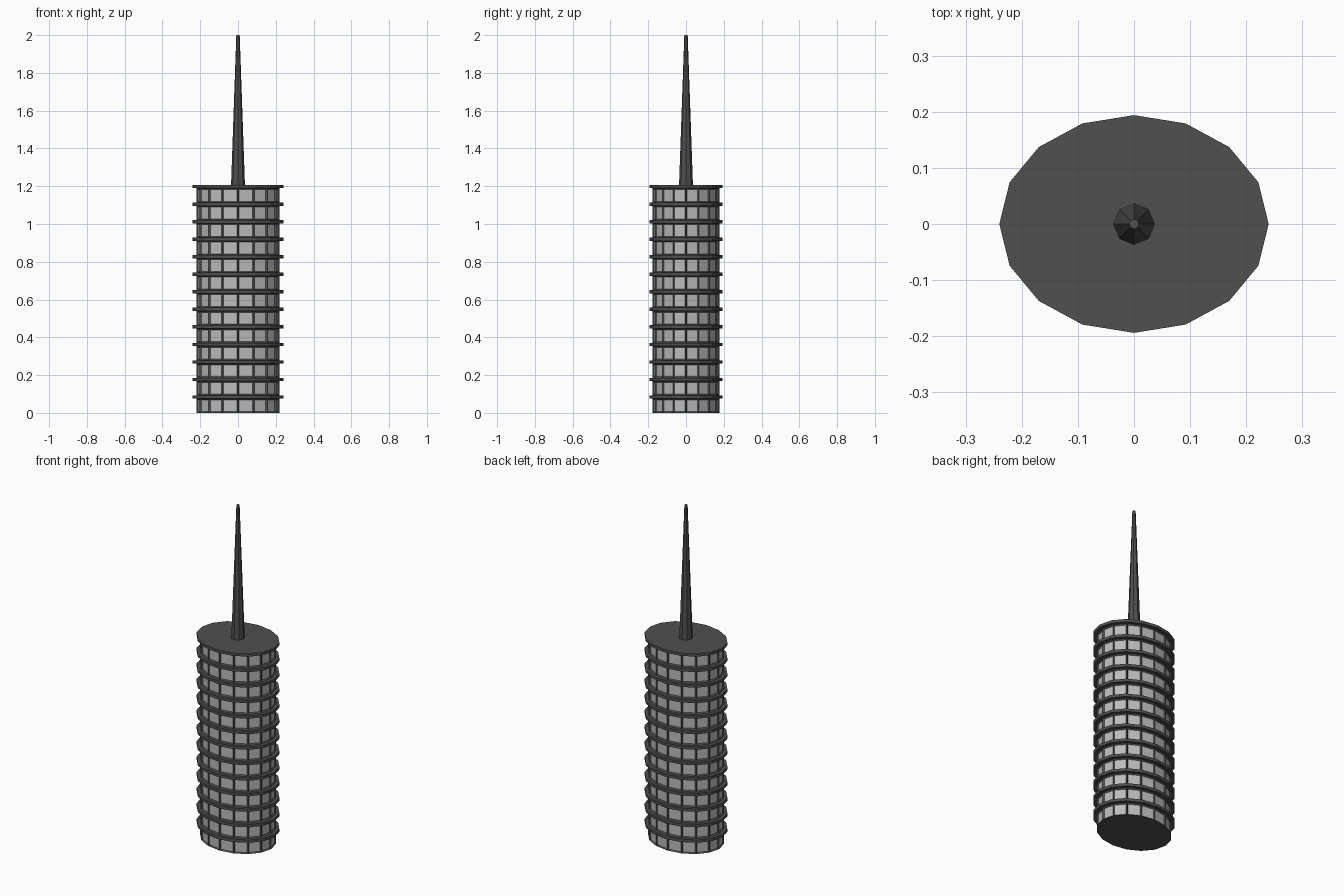
import bpy, bmesh, math

if "Cube" in bpy.data.objects:
    bpy.data.objects.remove(bpy.data.objects["Cube"])

FLOORS, STEP, SIDES = 13, 0.0928, 16


def material(name, value):
    m = bpy.data.materials.new(name)
    m.diffuse_color = (value, value, value, 1)
    m.use_nodes = True
    m.node_tree.nodes["Principled BSDF"].inputs["Base Color"].default_value = m.diffuse_color
    return m


dark = material("dark_frame", 0.08)
light = material("window_glass", 0.5)


def ring(bm, rx, ry, z):
    return [bm.verts.new((rx * math.cos(2 * math.pi * k / SIDES),
                          ry * math.sin(2 * math.pi * k / SIDES), z))
            for k in range(SIDES)]


def bridge(bm, a, b):
    return [bm.faces.new((a[k], a[(k + 1) % SIDES], b[(k + 1) % SIDES], b[k]))
            for k in range(SIDES)]


def finish(bm, name, mats):
    bm.normal_update()
    mesh = bpy.data.meshes.new(name)
    bm.to_mesh(mesh)
    bm.free()
    for m in mats:
        mesh.materials.append(m)
    obj = bpy.data.objects.new(name, mesh)
    bpy.context.collection.objects.link(obj)


# Elliptical tower body: one band of recessed windows per floor
bm = bmesh.new()
lower = ring(bm, 0.22, 0.177, 0)
bm.faces.new(lower[::-1])
panels = []
for i in range(FLOORS):
    upper = ring(bm, 0.22, 0.177, i * STEP + 0.0755)
    panels += bridge(bm, lower, upper)
    lower = ring(bm, 0.22, 0.177, min((i + 1) * STEP, 1.2))
    bridge(bm, upper, lower)
bm.faces.new(lower)
bm.normal_update()
bmesh.ops.inset_individual(bm, faces=panels, thickness=0.0095, depth=-0.006)
for f in panels:
    f.material_index = 1
finish(bm, "tower_body", [dark, light])

# Projecting floor slabs, the last one being the roof
for i in range(FLOORS):
    bm = bmesh.new()
    top = (i + 1) * STEP
    a, b = ring(bm, 0.24, 0.194, top - 0.017), ring(bm, 0.24, 0.194, top)
    bridge(bm, a, b)
    bm.faces.new(a[::-1])
    bm.faces.new(b)
    finish(bm, "roof_slab" if i == FLOORS - 1 else f"floor_slab_{i + 1}", [dark])

# Tapered eight-sided spire
base = FLOORS * STEP - 0.006
bpy.ops.mesh.primitive_cone_add(vertices=8, radius1=0.037, radius2=0.009,
                                depth=2 - base, location=(0, 0, (2 + base) / 2))
spire = bpy.context.object
spire.name = "spire"
spire.data.materials.append(dark)
